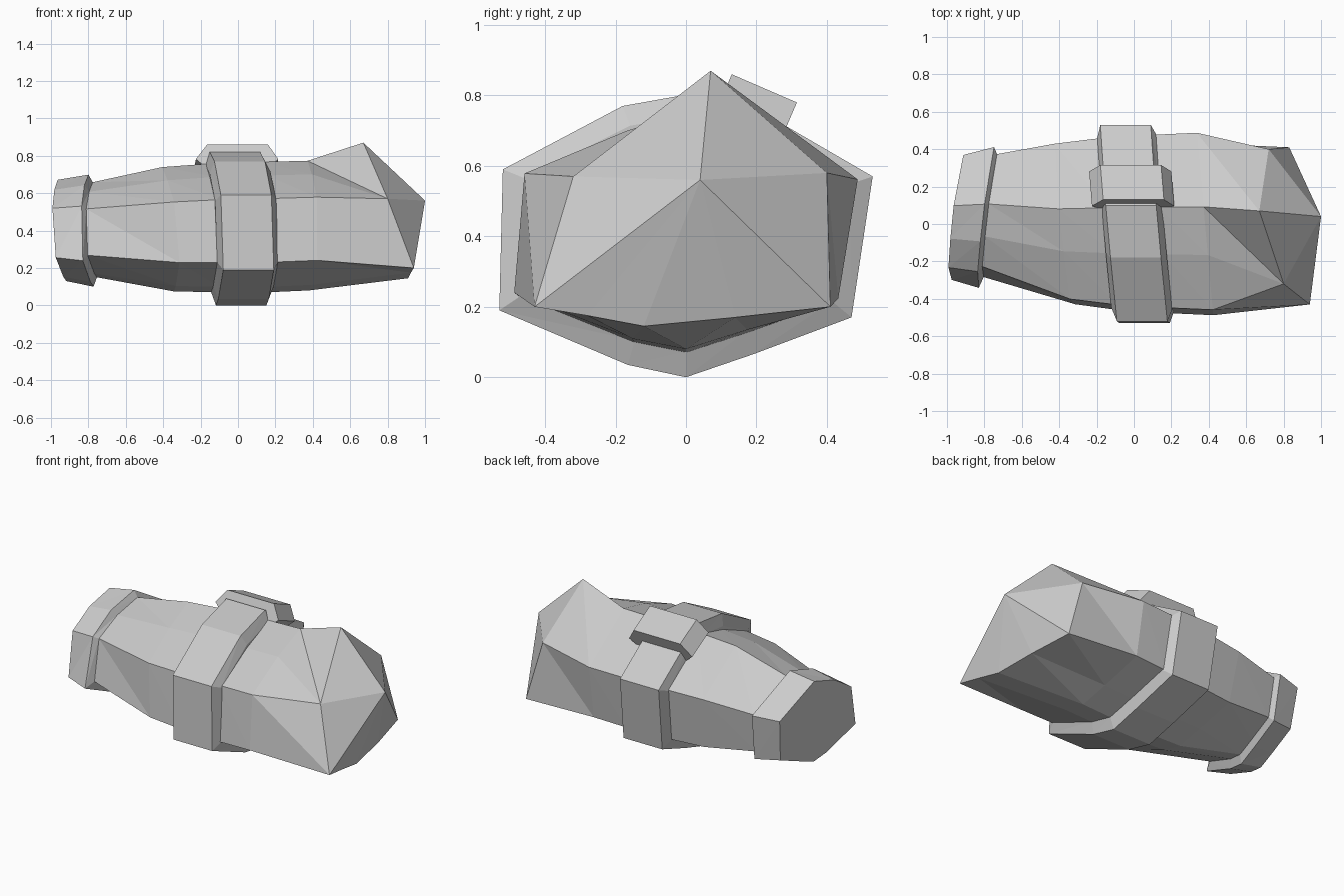
import bpy
import bmesh
from mathutils import Vector

default_cube = bpy.data.objects.get("Cube")
if default_cube:
    bpy.data.objects.remove(default_cube, do_unlink=True)

# One plain grey for every part
grey = bpy.data.materials.new("plain grey")
grey.use_nodes = True
grey.diffuse_color = (0.6, 0.6, 0.6, 1)
grey.node_tree.nodes["Principled BSDF"].inputs["Base Color"].default_value = grey.diffuse_color

# Shared faceted cross-section (y, z), starting at the lower front corner
FRONT_HIGH, UPPER_MID = 1, 2
SECTION = [(-0.53, 0.19), (-0.52, 0.59), (-0.18, 0.77), (0.1, 0.82), (0.53, 0.57),
           (0.47, 0.17), (0.19, 0.065), (0, 0), (-0.165, 0.035)]


def ring(station, tilt_y, tilt_z, wide, tall, shift=0.0, lift=0.0, lean=0.0, sag=0.0):
    """Place a scaled, tilted copy of the cross-section along the x axis."""
    points = []
    for index, (y, z) in enumerate(SECTION):
        y = y * wide + shift
        z = z * tall + lift
        if index == FRONT_HIGH:
            y += lean
        if index == UPPER_MID:
            z -= sag
        points.append((station + tilt_y * y + tilt_z * (z - 0.4), y, z))
    return points


def loft(name, rings, apex=None):
    """Skin a list of rings with flat triangles and close both ends."""
    bm = bmesh.new()
    loops = [[bm.verts.new(point) for point in points] for points in rings]
    count = len(loops[0])
    for a, b in zip(loops, loops[1:]):
        for i in range(count):
            j = (i + 1) % count
            bm.faces.new((a[i], a[j], b[i]))
            bm.faces.new((a[j], b[j], b[i]))
    bm.faces.new(loops[0])
    if apex:
        tip = bm.verts.new(apex)
        for i in range(count):
            bm.faces.new((loops[-1][i], loops[-1][(i + 1) % count], tip))
    else:
        bm.faces.new(loops[-1])
    bmesh.ops.remove_doubles(bm, verts=bm.verts[:], dist=0.0005)
    bmesh.ops.recalc_face_normals(bm, faces=bm.faces[:])
    mesh = bpy.data.meshes.new(name)
    bm.to_mesh(mesh)
    bm.free()
    mesh.materials.append(grey)
    part = bpy.data.objects.new(name, mesh)
    bpy.context.collection.objects.link(part)
    return part


# Main body, ending in a pointed, peaked right end
neck = ring(-0.775, 0.13, -0.06, 0.62, 0.62, shift=0.045, lift=0.15, lean=0.05, sag=0.02)
peaked_end = [(0.94, -0.43, 0.2), (0.8, -0.32, 0.57), (0.8, -0.32, 0.57),
              (0.67, 0.07, 0.87), (0.72, 0.4, 0.58), (0.83, 0.41, 0.2),
              (0.88, 0.14, 0.17), (0.91, -0.12, 0.145), (0.925, -0.28, 0.175)]
loft("body", [
    neck,
    ring(-0.37, -0.1, -0.08, 0.81, 0.81, lift=0.075, lean=0.02, sag=0.03),
    ring(-0.12, -0.085, -0.03, 0.87, 0.84, lift=0.07, lean=0.02, sag=0.03),
    ring(0.15, -0.085, -0.03, 0.9, 0.85, lift=0.07, lean=0.02, sag=0.03),
    ring(0.38, -0.09, 0, 0.92, 0.845, lift=0.08, lean=0.02, sag=0.03),
    peaked_end,
], apex=(1, 0.04, 0.56))

# Flared cap on the narrow end
loft("end_cap", [
    neck,
    ring(-0.795, 0.13, -0.06, 0.71, 0.73, shift=0.035, lift=0.1, lean=0.08, sag=0.02),
    ring(-0.95, 0.13, -0.1, 0.63, 0.66, shift=0.035, lift=0.13, lean=0.06, sag=0.02),
])

# Raised strap around the middle with bevelled sides
strap = [(-0.155, 0.86, 0.82, 0.075), (-0.13, 1, 1, 0), (0.14, 1, 1, 0), (0.17, 0.88, 0.83, 0.075)]
loft("middle_strap", [ring(x, -0.085, -0.03, wide, tall, lift=lift)
                      for x, wide, tall, lift in strap])

# Six-sided clasp lying on the rear slope of the strap
outline = [(-0.17, 0), (0.155, 0), (0.21, 0.085), (0.15, 0.14), (-0.17, 0.14), (-0.23, 0.085)]
top_front, top_back = Vector((0, 0.13, 0.86)), Vector((0, 0.315, 0.78))
along = (top_back - top_front).normalized()
down = Vector((0, along.z, -along.y))
loft("clasp", [[start + Vector((x + skew, 0, 0)) + down * depth for x, depth in outline]
               for start, skew in ((top_front, 0.005), (top_back, -0.01))])
